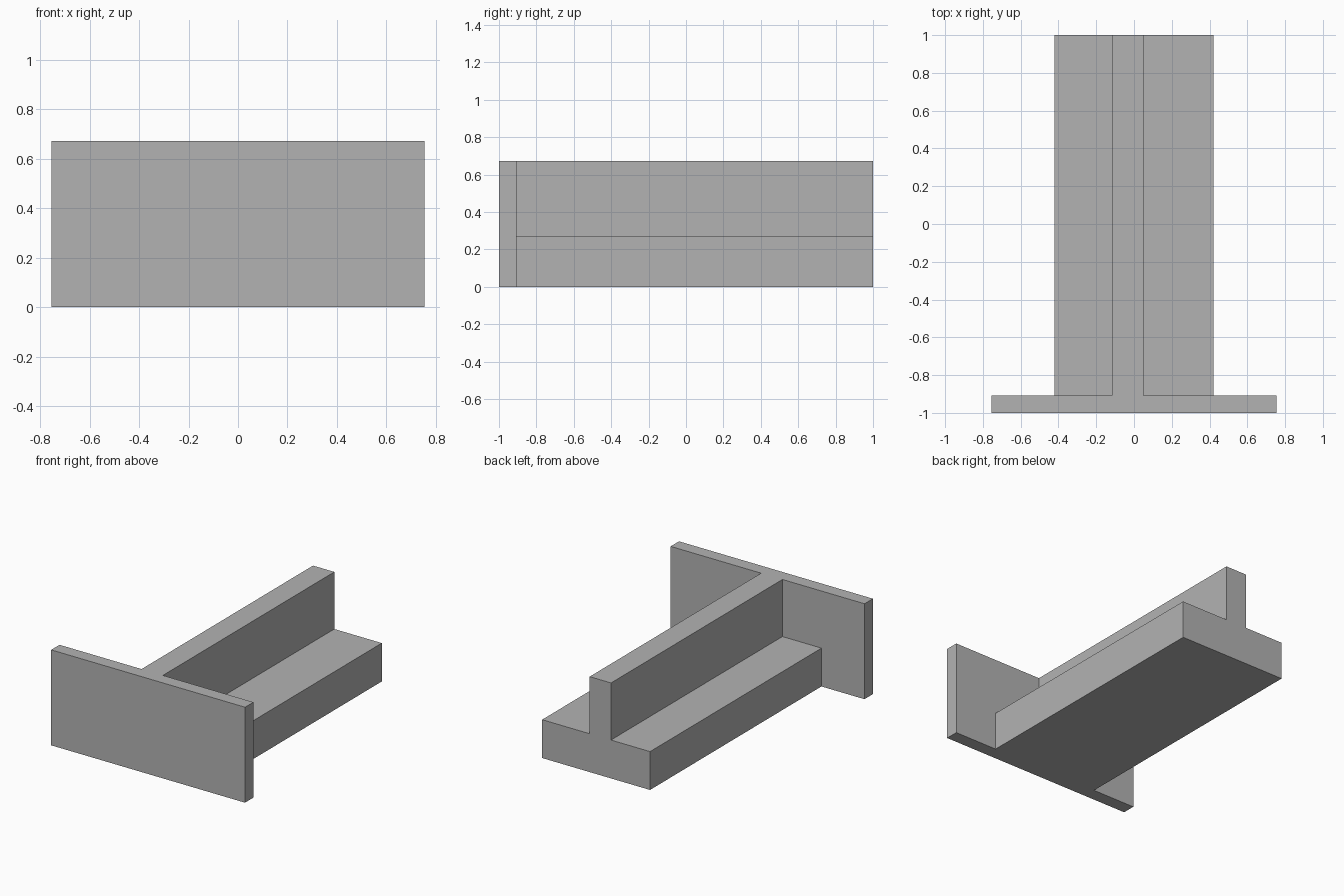
import bpy
import bmesh

cube = bpy.data.objects.get("Cube")
if cube:
    bpy.data.objects.remove(cube, do_unlink=True)

GREY = (0.45, 0.45, 0.45, 1.0)
grey = bpy.data.materials.new("plain_grey")
grey.use_nodes = True
grey.diffuse_color = GREY
grey.node_tree.nodes["Principled BSDF"].inputs["Base Color"].default_value = GREY

FRONT, PLATE_BACK, BACK = -1.0, -0.907, 1.0
HEIGHT, BASE_HEIGHT = 0.672, 0.27
PLATE_HALF, BASE_HALF = 0.755, 0.42
WEB_RIGHT, WEB_LEFT = -0.116, 0.05


def extrude_profile(name, profile, y0, y1):
    """Extrude an x-z outline along y into a closed solid."""
    bm = bmesh.new()
    face = bm.faces.new([bm.verts.new((x, y0, z)) for x, z in profile])
    result = bmesh.ops.extrude_face_region(bm, geom=[face], use_keep_orig=True)
    moved = [v for v in result["geom"] if isinstance(v, bmesh.types.BMVert)]
    bmesh.ops.translate(bm, verts=moved, vec=(0, y1 - y0, 0))
    bmesh.ops.recalc_face_normals(bm, faces=bm.faces)
    mesh = bpy.data.meshes.new(name)
    bm.to_mesh(mesh)
    bm.free()
    mesh.materials.append(grey)
    obj = bpy.data.objects.new(name, mesh)
    bpy.context.collection.objects.link(obj)
    return obj


# Wide upright plate closing the front end
extrude_profile("end_plate", [
    (-PLATE_HALF, 0), (PLATE_HALF, 0),
    (PLATE_HALF, HEIGHT), (-PLATE_HALF, HEIGHT),
], FRONT, PLATE_BACK)

# Long rail: thick base with an off-centre upright web
extrude_profile("t_rail", [
    (-BASE_HALF, 0), (BASE_HALF, 0), (BASE_HALF, BASE_HEIGHT),
    (WEB_LEFT, BASE_HEIGHT), (WEB_LEFT, HEIGHT),
    (WEB_RIGHT, HEIGHT), (WEB_RIGHT, BASE_HEIGHT),
    (-BASE_HALF, BASE_HEIGHT),
], PLATE_BACK, BACK)
